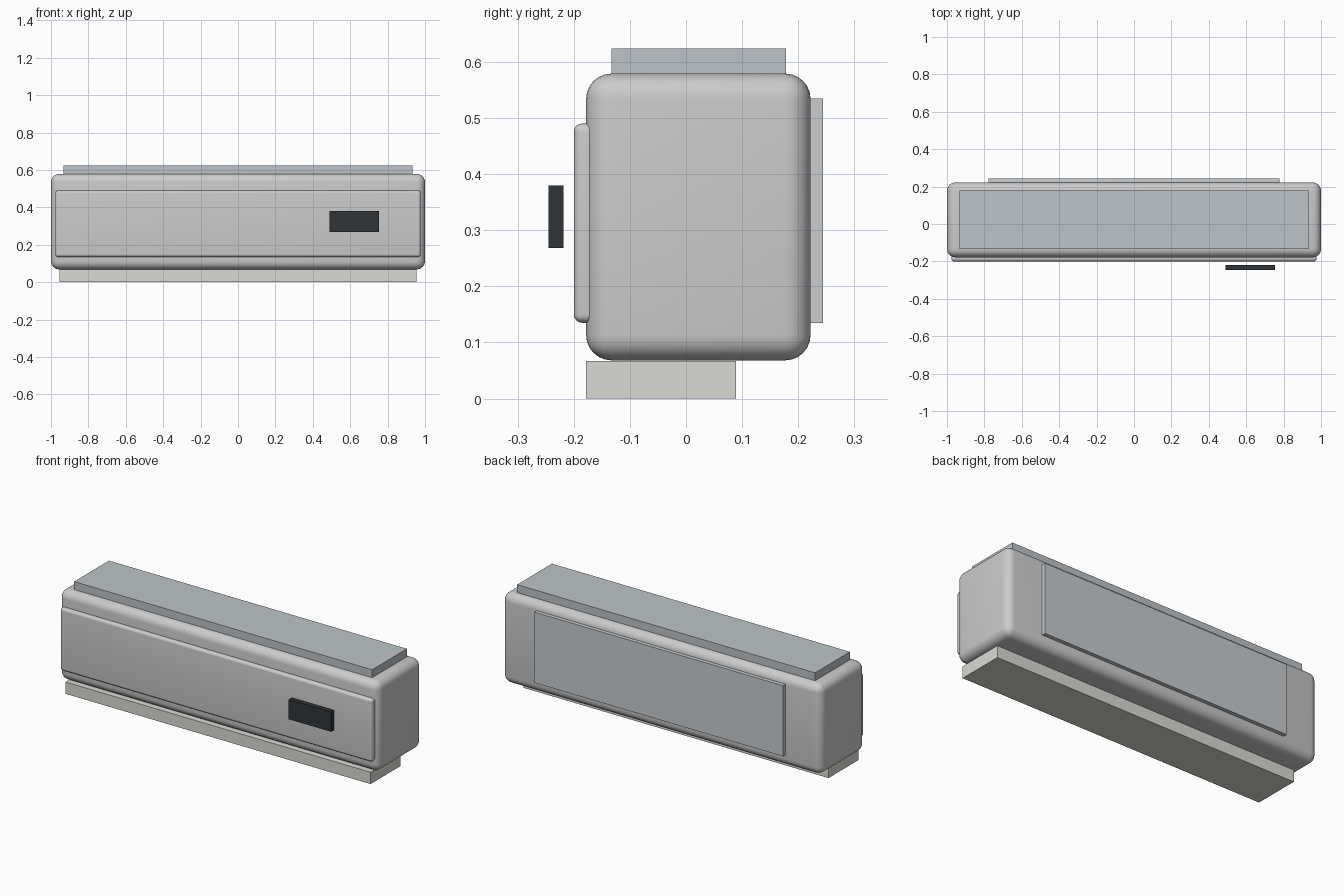
import bpy
import bmesh

if "Cube" in bpy.data.objects:
    bpy.data.objects.remove(bpy.data.objects["Cube"])


def material(name, rgb):
    m = bpy.data.materials.new(name)
    m.diffuse_color = (*rgb, 1)
    m.use_nodes = True
    m.node_tree.nodes["Principled BSDF"].inputs["Base Color"].default_value = m.diffuse_color
    return m


def box(name, x, y, z, bevel=0, mat=None):
    """Box from (min, max) ranges, with optional rounded edges."""
    mesh = bpy.data.meshes.new(name)
    bm = bmesh.new()
    bmesh.ops.create_cube(bm, size=1)
    for v in bm.verts:
        v.co = [r[0] if c < 0 else r[1] for c, r in zip(v.co, (x, y, z))]
    bm.to_mesh(mesh)
    bm.free()
    ob = bpy.data.objects.new(name, mesh)
    bpy.context.collection.objects.link(ob)
    if mat:
        mesh.materials.append(mat)
    if bevel:
        mod = ob.modifiers.new("round_edges", 'BEVEL')
        mod.width = bevel
        mod.segments = 6
        bpy.ops.object.select_all(action='DESELECT')
        ob.select_set(True)
        bpy.context.view_layer.objects.active = ob
        bpy.ops.object.modifier_apply(modifier=mod.name)
        bpy.ops.object.shade_smooth_by_angle()
    return ob


slate = material("slate", (0.51, 0.55, 0.58))
plate = material("plate", (0.58, 0.61, 0.63))
stone = material("stone", (0.70, 0.70, 0.66))
black = material("black", (0.03, 0.035, 0.04))

# Rounded housing and front panel
box("housing", (-1, 1), (-0.178, 0.222), (0.068, 0.579), 0.045)
box("front_panel", (-0.977, 0.977), (-0.2, -0.156), (0.135, 0.49), 0.015)

# Display floating in front of the panel
box("display", (0.488, 0.755), (-0.245, -0.218), (0.268, 0.38), mat=black)

# Top intake, rear mounting plate and bottom outlet
box("top_intake", (-0.933, 0.933), (-0.133, 0.178), (0.579, 0.624), mat=slate)
box("mounting_plate", (-0.778, 0.778), (0.222, 0.244), (0.135, 0.535), mat=plate)
box("bottom_outlet", (-0.955, 0.955), (-0.178, 0.089), (0, 0.067), mat=stone)
